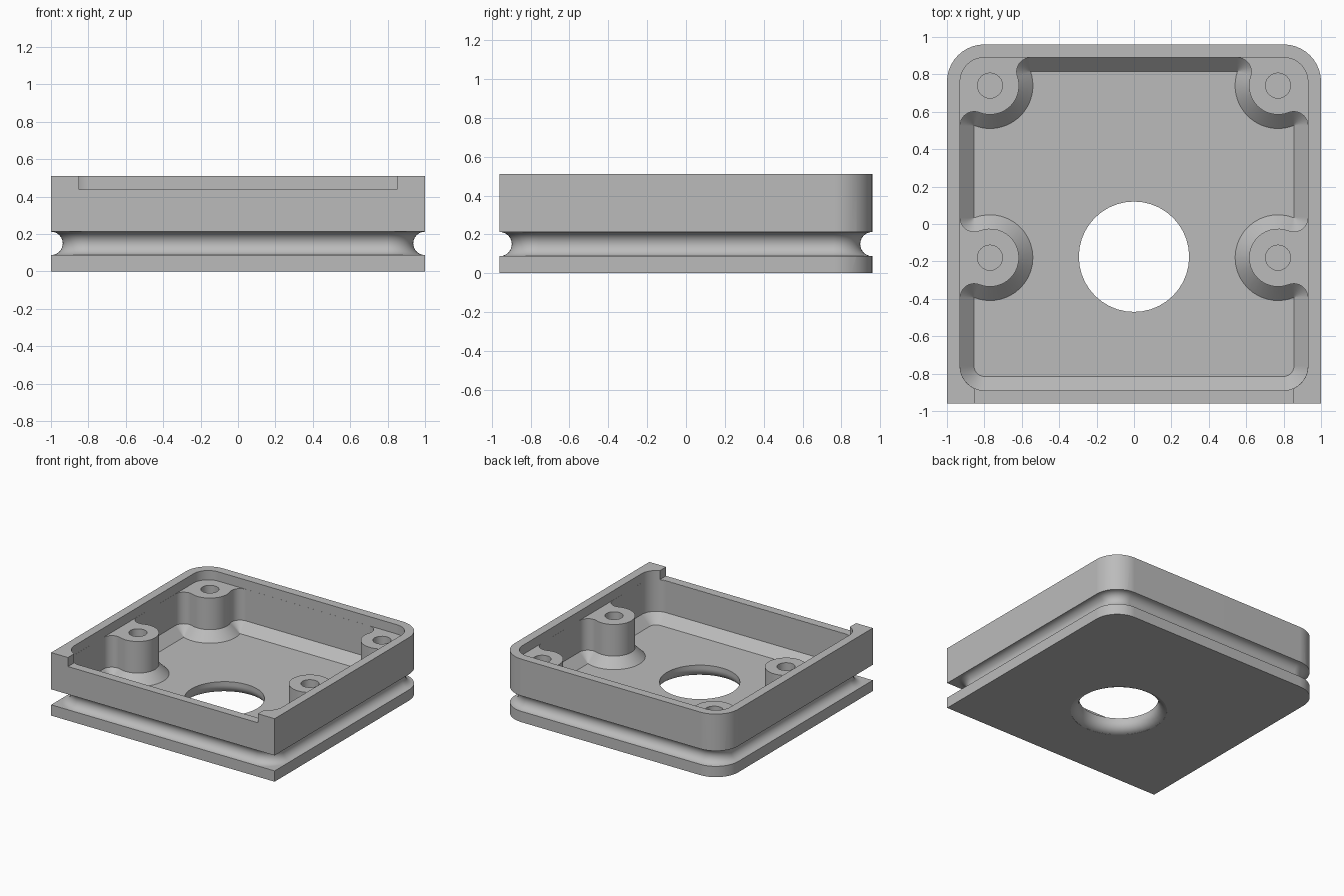
import bpy, bmesh
from math import sin, cos, radians, atan2, degrees, sqrt

if "Cube" in bpy.data.objects:
    bpy.data.objects.remove(bpy.data.objects["Cube"])

# Main dimensions
HX, HY, CORNER = 1.0, 0.96, 0.2
HEIGHT, FLOOR, LEDGE = 0.51, 0.105, 0.435
WALL, CHAMFER = 0.07, 0.0745
POST_R, FILLET = 0.155, 0.075
POST_X, POST_YS = 0.77, (-0.18, 0.74)
HOLE_R, HOLE_Y = 0.295, -0.175

grey = bpy.data.materials.new("plain grey")
grey.use_nodes = True
grey.diffuse_color = (0.5, 0.5, 0.5, 1)
grey.node_tree.nodes["Principled BSDF"].inputs["Base Color"].default_value = (0.5, 0.5, 0.5, 1)


def arc(cx, cy, r, a0, a1, n=10):
    angles = [radians(a0 + (a1 - a0) * i / n) for i in range(n + 1)]
    return [(cx + r * cos(a), cy + r * sin(a)) for a in angles]


def mirrored(half):
    return half + [(-x, y) for x, y in reversed(half)]


def rounded_rect(inset):
    r, cx, cy = CORNER - inset, HX - CORNER, HY - CORNER
    return mirrored(arc(cx, -cy, r, -90, 0) + arc(cx, cy, r, 0, 90))


def loft(name, rings, closed=False):
    """Skin a stack of (outline, z) rings; capped unless closed on itself."""
    bm = bmesh.new()
    loops = [[bm.verts.new((x, y, z)) for x, y in pts] for pts, z in rings]
    pairs = list(zip(loops, loops[1:]))
    if closed:
        pairs.append((loops[-1], loops[0]))
    else:
        bm.faces.new(loops[0])
        bm.faces.new(loops[-1])
    for a, b in pairs:
        n = len(a)
        for i in range(n):
            j = (i + 1) % n
            bm.faces.new((a[i], a[j], b[j], b[i]))
    bmesh.ops.recalc_face_normals(bm, faces=bm.faces)
    mesh = bpy.data.meshes.new(name)
    bm.to_mesh(mesh)
    bm.free()
    mesh.materials.append(grey)
    obj = bpy.data.objects.new(name, mesh)
    bpy.context.collection.objects.link(obj)
    return obj


def lathe(name, cx, cy, profile, n=32):
    return loft(name, [(arc(cx, cy, r, 0, 360, n)[:-1], z) for r, z in profile])


def heading(a, b):
    return degrees(atan2(b[1] - a[1], b[0] - a[0])) % 360


def post_cavity(inset):
    """Cavity outline running round the four posts and their wall fillets."""
    wall_x, wall_y = HX - WALL - 0.0005, HY - WALL - 0.0005
    f, reach = FILLET, POST_R + FILLET
    r_in, r_out = f - inset, POST_R + inset
    half = arc(HX - CORNER, CORNER - HY, CORNER - WALL - 0.0005 - inset, -90, 0)
    fx = wall_x - f
    dy = sqrt(reach ** 2 - (fx - POST_X) ** 2)
    for y in POST_YS:
        post, low = (POST_X, y), (fx, y - dy)
        half += arc(*low, r_in, 0, heading(low, post))
        if y == POST_YS[0]:
            high, end = (fx, y + dy), 360
        else:
            fy = wall_y - f
            high, end = (POST_X - sqrt(reach ** 2 - (fy - y) ** 2), fy), 90
        half += arc(*post, r_out, heading(post, low), heading(post, high), 24)[1:-1]
        start = heading(high, post)
        if start > end:
            start -= 360
        half += arc(*high, r_in, start, end)
    return mirrored(half)


# Tray body: square front corners, round back corners
outline = mirrored([(HX, -HY)] + arc(HX - CORNER, HY - CORNER, CORNER, 0, 90))
body = loft("tray_body", [(outline, 0), (outline, HEIGHT)])

# Half-round groove running around the outside
groove_r, groove_z = 0.0625, 0.15
rings = []
for i in range(13):
    a = radians(-90 + 15 * i)
    rings.append((rounded_rect(groove_r * cos(a) + 0.0006), groove_z + groove_r * sin(a)))
outer = rounded_rect(-0.4)
rings += [(outer, groove_z + groove_r), (outer, groove_z - groove_r)]
cutters = [loft("groove_cutter", rings, closed=True)]

# Open cavity above the posts, and chamfered cavity between them
rim = rounded_rect(WALL)
cutters.append(loft("upper_cavity_cutter", [(rim, LEDGE), (rim, 0.7)]))
full = post_cavity(0)
cutters.append(loft("lower_cavity_cutter", [
    (post_cavity(CHAMFER), FLOOR), (full, FLOOR + CHAMFER), (full, 0.6)]))

# Notch in the front wall
notch = [(0.85, -1.1), (0.85, -0.8), (-0.85, -0.8), (-0.85, -1.1)]
cutters.append(loft("notch_cutter", [(notch, LEDGE + 0.002), (notch, 0.8)]))

# Central hole flaring out underneath
flare = 0.075
profile = [(HOLE_R, 0.3)]
for i in range(9):
    a = radians(10 * i)
    profile.append((HOLE_R + flare * (1 - cos(a)), flare * (1 - sin(a))))
profile.append((profile[-1][0], -0.1))
cutters.append(lathe("centre_hole_cutter", 0, HOLE_Y, profile, 40))

# Blind screw holes in the posts
for y in POST_YS:
    for side in (-1, 1):
        cutters.append(lathe("screw_hole_cutter", side * POST_X, y,
                             [(0.067, 0.16), (0.067, 0.9)], 24))

# Cut everything, then smooth the curved surfaces
bpy.ops.object.select_all(action='DESELECT')
bpy.context.view_layer.objects.active = body
body.select_set(True)
for cutter in cutters:
    cutter.hide_render = True
    mod = body.modifiers.new("cut", 'BOOLEAN')
    mod.operation = 'DIFFERENCE'
    mod.solver = 'EXACT'
    mod.object = cutter
    bpy.ops.object.modifier_apply(modifier=mod.name)
    bpy.data.objects.remove(cutter)
bpy.ops.object.shade_smooth_by_angle(angle=radians(30))
weighted = body.modifiers.new("flat_face_normals", 'WEIGHTED_NORMAL')
weighted.keep_sharp = True
